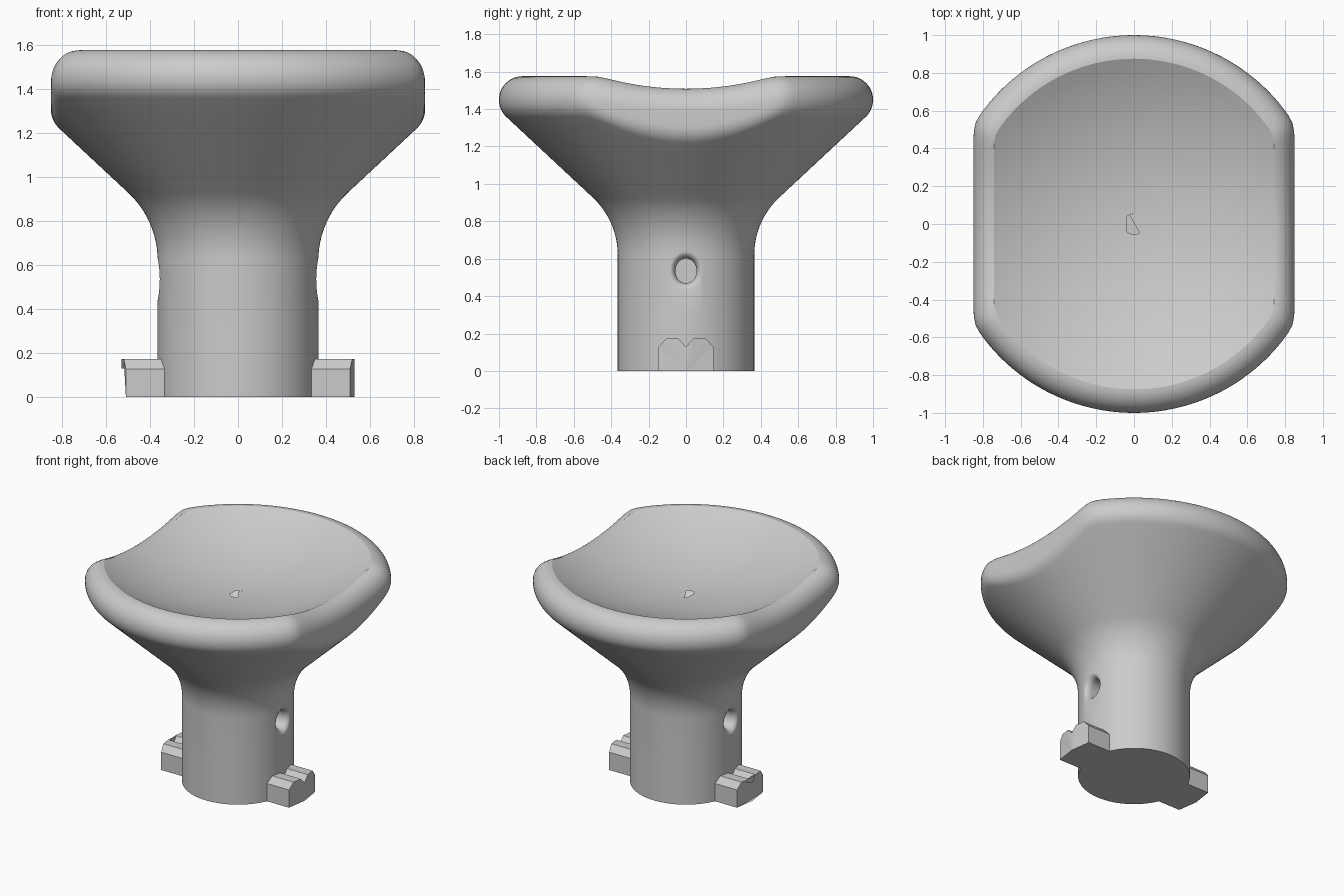
import bpy, bmesh
from math import sin, cos, pi, sqrt, tan, radians

if "Cube" in bpy.data.objects:
    bpy.data.objects.remove(bpy.data.objects["Cube"])

grey = bpy.data.materials.new("plain grey")
grey.use_nodes = True
grey.diffuse_color = (0.6, 0.6, 0.6, 1)
grey.node_tree.nodes["Principled BSDF"].inputs["Base Color"].default_value = grey.diffuse_color

STEM_R, STEM_TOP = 0.365, 0.62
FLAT_X, RIM = 0.85, 0.125
TURN = radians(47)          # stem wall to cone
BEND = 0.42                 # radius of that curve
DISH_R = 1.8


def make_object(name, bm):
    bmesh.ops.recalc_face_normals(bm, faces=bm.faces[:])
    mesh = bpy.data.meshes.new(name)
    bm.to_mesh(mesh)
    bm.free()
    mesh.materials.append(grey)
    obj = bpy.data.objects.new(name, mesh)
    bpy.context.collection.objects.link(obj)
    return obj


def loft(rings):
    """Skin closed rings of points and cap both ends."""
    bm = bmesh.new()
    rows = [[bm.verts.new(p) for p in ring] for ring in rings]
    n = len(rows[0])
    for a, b in zip(rows, rows[1:]):
        for i in range(n):
            j = (i + 1) % n
            bm.faces.new((a[i], a[j], b[j], b[i]))
    bm.faces.new(rows[0])
    bm.faces.new(rows[-1])
    return bm


def cone_z(r):
    r0 = STEM_R + BEND * (1 - cos(TURN))
    return STEM_TOP + BEND * sin(TURN) + (r - r0) / tan(TURN)


def dish_z(r):
    return 1.575 + sqrt(DISH_R**2 - (1 - RIM)**2) - sqrt(DISH_R**2 - r * r)


def profile(angle):
    """Stem, flared cone, rounded rim and dish along one direction."""
    c = max(abs(cos(angle)), 0.01)
    limit = (1 + (c / FLAT_X)**80)**(-1 / 80)
    flat = FLAT_X / c < 1
    inset = 0.108 / c if flat else RIM
    pts = [(STEM_R, 0), (STEM_R, 0.3)]
    for i in range(13):
        t = TURN * i / 12
        pts.append((STEM_R + BEND * (1 - cos(t)), STEM_TOP + BEND * sin(t)))
    # lower rounding of the rim
    tangent = RIM * tan(TURN / 2)
    r_in = limit - tangent * sin(TURN)
    r0 = pts[-1][0]
    pts += [(r0 + (r_in - r0) * i / 6, cone_z(r0 + (r_in - r0) * i / 6)) for i in range(1, 6)]
    corner = cone_z(limit)
    for i in range(9):
        t = i / 8
        r = (1 - t)**2 * r_in + (1 - (1 - t)**2) * limit
        z = (1 - t)**2 * cone_z(r_in) + 2 * t * (1 - t) * corner + t * t * (corner + tangent)
        pts.append((r, z))
    # upper rounding of the rim
    top = dish_z(limit - inset)
    for i in range(13):
        t = pi / 2 * i / 12
        pts.append((limit - inset * (1 - cos(t)), top - RIM * (1 - sin(t)) + 0.0005 * (i > 0)))
    # dish
    for i in range(1, 16):
        r = (limit - inset) * (1 - i / 16)
        pts.append((r, dish_z(r)))
    return pts


COLUMNS = 144
angles = [2 * pi * i / COLUMNS for i in range(COLUMNS)]
columns = [[(r * cos(a), r * sin(a), z) for r, z in profile(a)] for a in angles]
body = make_object("knob_body", loft(list(zip(*columns))))


# flared blind holes on both sides of the stem
def hole_cutter(side):
    prof = [(0.26, 0.066), (0.318, 0.066)]
    for i in range(1, 8):
        t = pi / 2 * i / 8
        prof.append((0.318 + 0.05 * sin(t), 0.066 + 0.046 * (1 - cos(t))))
    prof.append((0.40, prof[-1][1] + 0.01))
    rings = []
    for x, r in prof:
        ring = []
        for i in range(40):
            a = 2 * pi * i / 40
            y = 0.86 * r * cos(a)
            drop = STEM_R - sqrt(STEM_R**2 - y * y)
            ring.append((side * (x - drop), y, 0.535 + r * sin(a)))
        rings.append(ring)
    return make_object("hole_cutter", loft(rings))


for side in (-1, 1):
    cutter = hole_cutter(side)
    cutter.hide_render = True
    mod = body.modifiers.new("hole", "BOOLEAN")
    mod.operation = "DIFFERENCE"
    mod.solver = "EXACT"
    mod.object = cutter
    bpy.context.view_layer.objects.active = body
    bpy.ops.object.modifier_apply(modifier=mod.name)
    bpy.data.objects.remove(cutter)

bpy.ops.object.select_all(action="DESELECT")
body.select_set(True)
bpy.context.view_layer.objects.active = body
bpy.ops.object.shade_smooth_by_angle(angle=radians(24))

# notched locking lugs with curved outer ends
half = [(0.147, 0), (0.147, 0.128), (0.108, 0.172), (0.04, 0.172)]
section = half + [(0, 0.13)] + [(-y, z) for y, z in reversed(half)] + [(0, 0)]
for name, side in (("left_lug", 1), ("right_lug", -1)):
    inner = [(side * 0.325, y, z) for y, z in section]
    outer = [(side * sqrt(0.53**2 - y * y), y, z) for y, z in section]
    lug = loft([inner, outer])
    # split the end cap into strips so that it follows the curve
    bmesh.ops.triangulate(lug, faces=[f for f in lug.faces if len(f.verts) > 4])
    make_object(name, lug)
